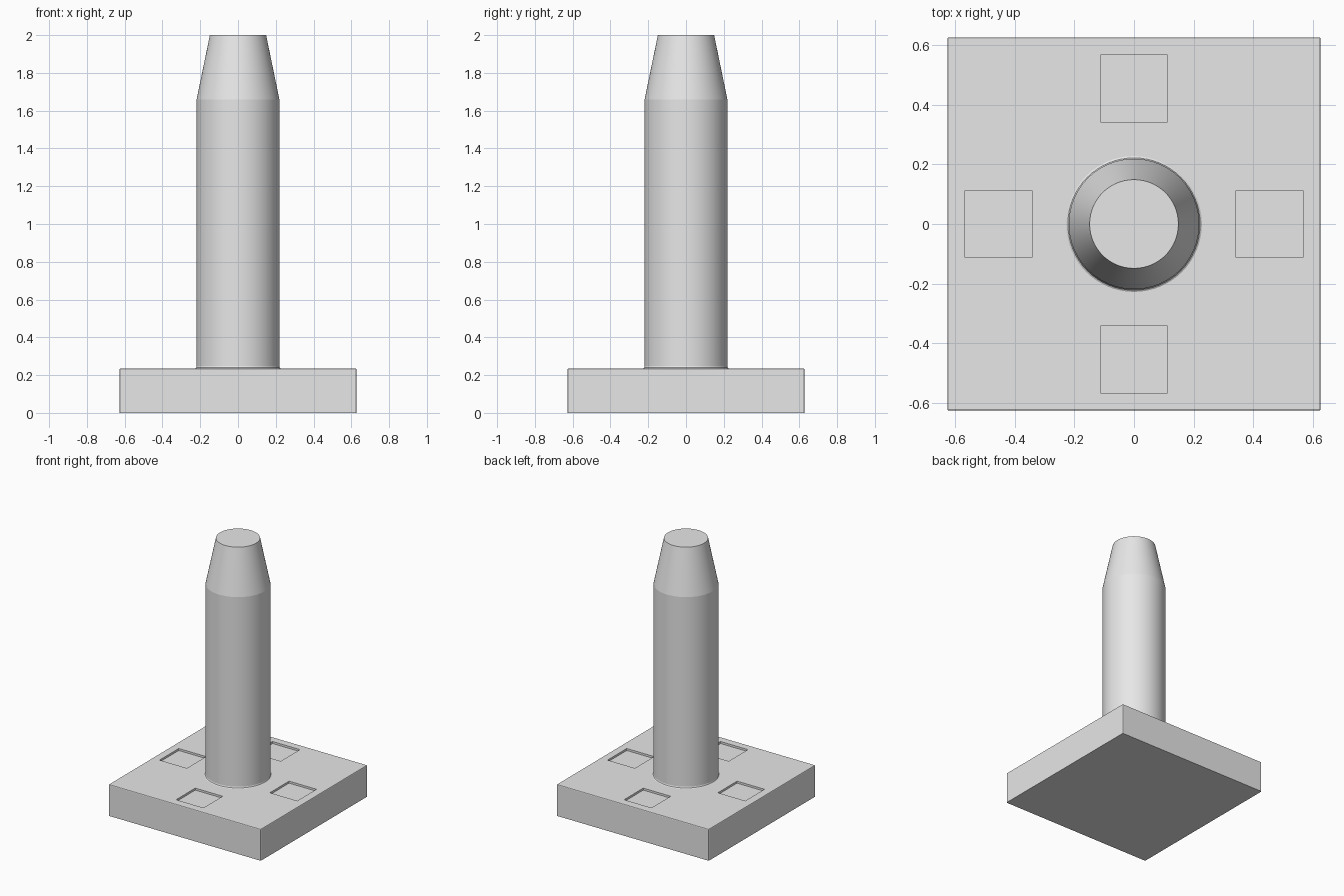
import bpy, bmesh, math
from mathutils import Vector

cube = bpy.data.objects.get("Cube")
if cube:
    bpy.data.objects.remove(cube, do_unlink=True)

HALF, BASE_H = 0.627, 0.235
POCKET_AT, POCKET_HALF, POCKET_DEPTH = 0.455, 0.113, 0.015

grey = bpy.data.materials.new("plain grey")
grey.use_nodes = True
grey.diffuse_color = (0.8, 0.8, 0.8, 1)
grey.node_tree.nodes["Principled BSDF"].inputs["Base Color"].default_value = (0.8, 0.8, 0.8, 1)


def add_object(name, bm):
    mesh = bpy.data.meshes.new(name)
    bmesh.ops.recalc_face_normals(bm, faces=bm.faces)
    bm.to_mesh(mesh)
    bm.free()
    mesh.materials.append(grey)
    obj = bpy.data.objects.new(name, mesh)
    bpy.context.collection.objects.link(obj)
    return obj


# Square base with slightly softened top and side edges
bm = bmesh.new()
bmesh.ops.create_cube(bm, size=1)
for v in bm.verts:
    v.co = (v.co.x * 2 * HALF, v.co.y * 2 * HALF, (v.co.z + 0.5) * BASE_H)
soft = [e for e in bm.edges if max(v.co.z for v in e.verts) > 0]
bmesh.ops.bevel(bm, geom=soft, offset=0.006, segments=2, profile=0.5, affect='EDGES')

# Four shallow square pockets, one beside each side of the pole
cuts = [s * d for s in (-1, 1)
        for d in (POCKET_HALF, POCKET_AT - POCKET_HALF, POCKET_AT + POCKET_HALF)]
for axis in (Vector((1, 0, 0)), Vector((0, 1, 0))):
    for c in cuts:
        bmesh.ops.bisect_plane(bm, geom=bm.verts[:] + bm.edges[:] + bm.faces[:],
                               plane_co=axis * c, plane_no=axis)


def is_pocket(face):
    p = face.calc_center_median()
    near, far = sorted((abs(p.x), abs(p.y)))
    return face.normal.z > 0.9 and near < 0.02 and abs(far - POCKET_AT) < 0.02


bm.normal_update()
bmesh.ops.inset_individual(bm, faces=[f for f in bm.faces if is_pocket(f)],
                           thickness=0, depth=-POCKET_DEPTH)
add_object("base", bm)

# Round pole with a tiny foot fillet and a tapered tip
profile = [(0, 0.2), (0.228, 0.2), (0.228, BASE_H), (0.222, 0.239), (0.219, 0.247),
           (0.219, 1.66), (0.149, 2), (0, 2)]
bm = bmesh.new()
verts = [bm.verts.new((r, 0, z)) for r, z in profile]
edges = [bm.edges.new(pair) for pair in zip(verts, verts[1:])]
bmesh.ops.spin(bm, geom=verts + edges, axis=(0, 0, 1), cent=(0, 0, 0),
               angle=math.tau, steps=64)
bmesh.ops.remove_doubles(bm, verts=bm.verts, dist=0.0001)
pole = add_object("pole", bm)

bpy.ops.object.select_all(action='DESELECT')
pole.select_set(True)
bpy.context.view_layer.objects.active = pole
bpy.ops.object.shade_smooth_by_angle(angle=math.radians(10))
